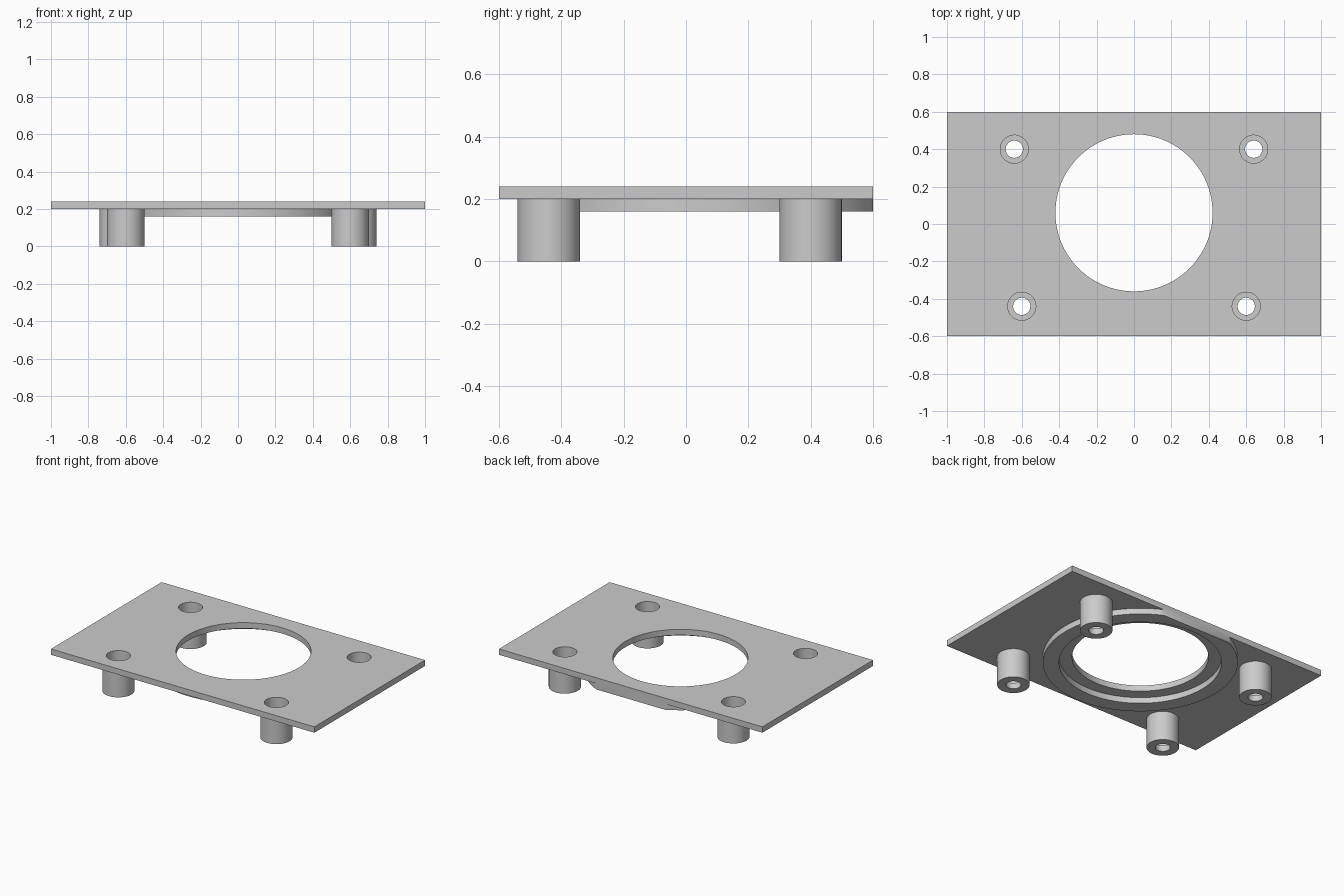
import bpy
import math

if "Cube" in bpy.data.objects:
    bpy.data.objects.remove(bpy.data.objects["Cube"], do_unlink=True)

grey = bpy.data.materials.new("plain_grey")
grey.use_nodes = True
colour = (0.6, 0.6, 0.6, 1)
grey.diffuse_color = colour
grey.node_tree.nodes["Principled BSDF"].inputs["Base Color"].default_value = colour


def finish(name):
    obj = bpy.context.object
    obj.name = name
    obj.data.materials.append(grey)
    return obj


def box(name, x, y, z):
    """Box from (low, high) ranges on each axis."""
    bpy.ops.mesh.primitive_cube_add(size=1, location=[sum(r) / 2 for r in (x, y, z)])
    obj = finish(name)
    obj.scale = [r[1] - r[0] for r in (x, y, z)]
    bpy.ops.object.transform_apply(location=False, rotation=False, scale=True)
    return obj


def cylinder(name, centre, radius, low, high, sides=64):
    bpy.ops.mesh.primitive_cylinder_add(vertices=sides, radius=radius, depth=high - low,
                                        location=(*centre, (low + high) / 2))
    return finish(name)


def combine(target, other, operation):
    """Apply a boolean to the target and remove the other solid."""
    bpy.ops.object.select_all(action='DESELECT')
    bpy.context.view_layer.objects.active = target
    target.select_set(True)
    mod = target.modifiers.new("combine", 'BOOLEAN')
    mod.operation = operation
    mod.solver = 'EXACT'
    mod.object = other
    bpy.ops.object.modifier_apply(modifier=mod.name)
    bpy.data.objects.remove(other, do_unlink=True)


BOTTOM, TOP = 0.20, 0.24
INSIDE = 0.22          # parts overlap the plate up to here before joining
middle = (0, 0.06)

# Flat plate
plate = box("mounting_plate", (-1, 1), (-0.6, 0.6), (BOTTOM, TOP))

# Raised ring underneath, trimmed flush with the back edge
ring = cylinder("ring", middle, 0.6, 0.16, INSIDE, 128)
combine(ring, cylinder("ring_cutter", middle, 0.5, 0, 1, 128), 'DIFFERENCE')
combine(ring, box("trim_cutter", (-1, 1), (0.6, 1), (0, 1)), 'DIFFERENCE')
combine(plate, ring, 'UNION')

# Large central opening
combine(plate, cylinder("opening_cutter", middle, 0.42, -1, 1, 128), 'DIFFERENCE')

# Four standoffs with counterbored screw holes
for side in (-1, 1):
    for x, y in ((0.6, -0.44), (0.64, 0.4)):
        spot = (side * x, y)
        combine(plate, cylinder("standoff", spot, 0.1, 0, INSIDE), 'UNION')
        combine(plate, cylinder("counterbore_cutter", spot, 0.075, 0.04, 1), 'DIFFERENCE')
        combine(plate, cylinder("screw_cutter", spot, 0.046, -1, 1), 'DIFFERENCE')

bpy.ops.object.shade_smooth_by_angle(angle=math.radians(30))
